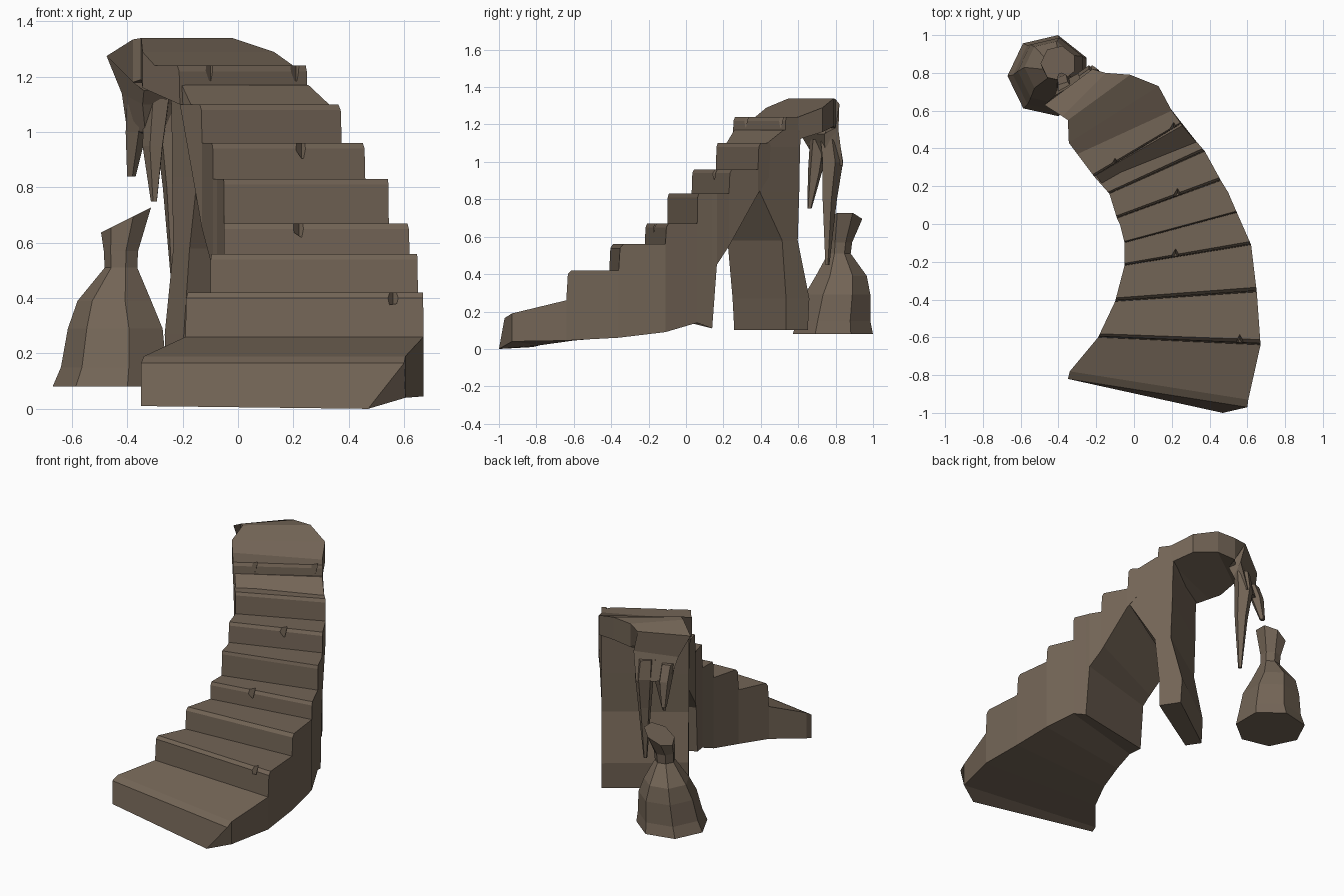
import bpy, bmesh, math
from mathutils import Vector

if "Cube" in bpy.data.objects:
    bpy.data.objects.remove(bpy.data.objects["Cube"])

stone = bpy.data.materials.new("stone")
stone.diffuse_color = (0.17, 0.128, 0.092, 1)
stone.use_nodes = True
stone.node_tree.nodes["Principled BSDF"].inputs["Base Color"].default_value = stone.diffuse_color


def loft(name, rings):
    """Skin a list of equal-length point rings and cap both ends."""
    bm = bmesh.new()
    vs = [[bm.verts.new(p) for p in r] for r in rings]
    n = len(rings[0])
    for a, b in zip(vs, vs[1:]):
        for i in range(n):
            bm.faces.new((a[i], a[(i + 1) % n], b[(i + 1) % n], b[i]))
    bm.faces.new(vs[0])
    bm.faces.new(vs[-1])
    bmesh.ops.recalc_face_normals(bm, faces=bm.faces)
    me = bpy.data.meshes.new(name)
    bm.to_mesh(me)
    bm.free()
    me.materials.append(stone)
    ob = bpy.data.objects.new(name, me)
    bpy.context.collection.objects.link(ob)
    return ob


def spike(name, levels, sides=5, phase=0.0, tilt=0.0):
    """Tapering rock: levels are (z, x, y, radius); tilt slopes the last ring."""
    rings = []
    for k, (z, x, y, r) in enumerate(levels):
        s = tilt if k == len(levels) - 1 else 0
        ring = []
        for i in range(sides):
            a = phase + 2 * math.pi * i / sides
            dx = r * math.cos(a)
            ring.append((x + dx, y + r * math.sin(a), z + s * dx))
        rings.append(ring)
    return loft(name, rings)


# Curved staircase: left x,y, right x,y, height before, height after, underside left, right
lines = [
    (-.35, -.82, .60, -.97, .165, .165, .01, .00),
    (-.34, -.78, .605, -.93, .19, .19, .02, .04),
    (-.19, -.60, .67, -.64, .26, .42, .045, .045),
    (-.10, -.41, .65, -.36, .42, .56, .06, .06),
    (-.05, -.22, .62, -.11, .56, .67, .09, .09),
    (-.05, -.10, .545, .06, .67, .83, .14, .14),
    (-.07, -.02, .51, .14, .83, .83, .15, .11),
    (-.075, .00, .50, .165, .83, .83, .45, .45),
    (-.09, .03, .46, .23, .83, .96, .50, .55),
    (-.13, .16, .375, .385, .96, 1.10, .65, .83),
    (-.21, .25, .25, .53, 1.10, 1.24, 1.10, 1.05),
    (-.30, .37, .20, .60, 1.24, 1.24, 1.14, 1.12),
    (-.345, .43, .13, .73, 1.29, 1.29, 1.16, 1.16),
    (-.35, .55, -.02, .79, 1.34, 1.34, 1.19, 1.19),
    (-.38, .57, -.15, .80, 1.335, 1.335, 1.18, 1.18),
]
rings = []
for k, s in enumerate(lines):
    nxt = lines[min(k + 1, len(lines) - 1)]
    lo, hi = s[4], s[5]
    cuts = [(0, lo)] if lo == hi else [(0, lo), (.03, hi - .02), (.10, hi)]
    for t, z in cuts:
        lx, ly, rx, ry, _, _, bl, br = [a + (b - a) * t for a, b in zip(s, nxt)]
        rings.append([(lx, ly, z), (rx, ry, z), (rx, ry, br), (lx, ly, bl)])
rings[0][2] = (.47, -1.0, .0)  # undercut front corner
# Landing curls over into a drooping lip
rings += [
    [(-.475, .63, 1.275), (-.22, .82, 1.31), (-.15, .74, 1.15), (-.34, .61, 1.15)],
    [(-.42, .68, 1.14), (-.185, .815, 1.17), (-.19, .74, 1.10), (-.345, .64, 1.10)],
    [(-.40, .74, 1.0), (-.22, .84, .98), (-.23, .76, .98), (-.335, .70, 1.0)],
]
stairs = loft("stairs", rings)

# Chips knocked out of the step edges
bm = bmesh.new()
for x, y, z in [(.56, -.62, .42), (.22, -.165, .67), (.23, .155, .96),
                (-.10, .315, 1.24), (.21, .505, 1.24)]:
    geo = bmesh.ops.create_cone(bm, cap_ends=True, segments=3, radius1=.01,
                                radius2=.045, depth=.08)
    bmesh.ops.translate(bm, verts=geo["verts"], vec=(x, y, z - .015))
me = bpy.data.meshes.new("chip_cutter")
bm.to_mesh(me)
bm.free()
me.materials.append(stone)
cutter = bpy.data.objects.new("chip_cutter", me)
bpy.context.collection.objects.link(cutter)
cutter.hide_render = True
cutter.display_type = 'WIRE'
mod = stairs.modifiers.new("chips", 'BOOLEAN')
mod.operation = 'DIFFERENCE'
mod.solver = 'EXACT'
mod.object = cutter

# Rear pillar carrying the upper steps, its front flaring into the arch
n = Vector((-.55, .83, 0))
rings = []
for z, d, fa, fb in [(.10, .14, 0, 0), (.27, .15, .1, 0), (.58, .075, .4, .15),
                     (.84, .085, .8, 1), (1.08, .09, .6, .9), (1.17, .10, 0, .1)]:
    fl = Vector((-.203, .258, z))
    fr = Vector((.243, .535, z))
    back = n * d
    rings.append([fl + Vector((.07, -.09, 0)) * fa, fr + Vector((.12, -.14, 0)) * fb,
                  fr + back, fl + back * .75])
loft("rear_pillar", rings)

# Three hanging spikes
spike("hanging_spike_left", [(1.10, -.365, .71, .045), (1.0, -.372, .75, .042),
                             (.84, -.387, .785, .017)])
spike("hanging_spike_front", [(1.12, -.29, .71, .05), (.95, -.305, .69, .04),
                              (.75, -.303, .66, .012)], phase=.6)
spike("hanging_spike_long", [(1.12, -.24, .765, .055), (1.0, -.24, .78, .06),
                             (.80, -.232, .765, .042), (.45, -.23, .755, .012)], phase=.3)

# Standing rock spike below the lip
spike("standing_spike", [(.08, -.45, .785, .22), (.15, -.44, .79, .20),
                         (.29, -.435, .81, .18), (.39, -.44, .83, .14),
                         (.51, -.42, .82, .062), (.57, -.42, .825, .065),
                         (.685, -.40, .85, .095)],
      sides=7, phase=math.radians(26), tilt=.5)
